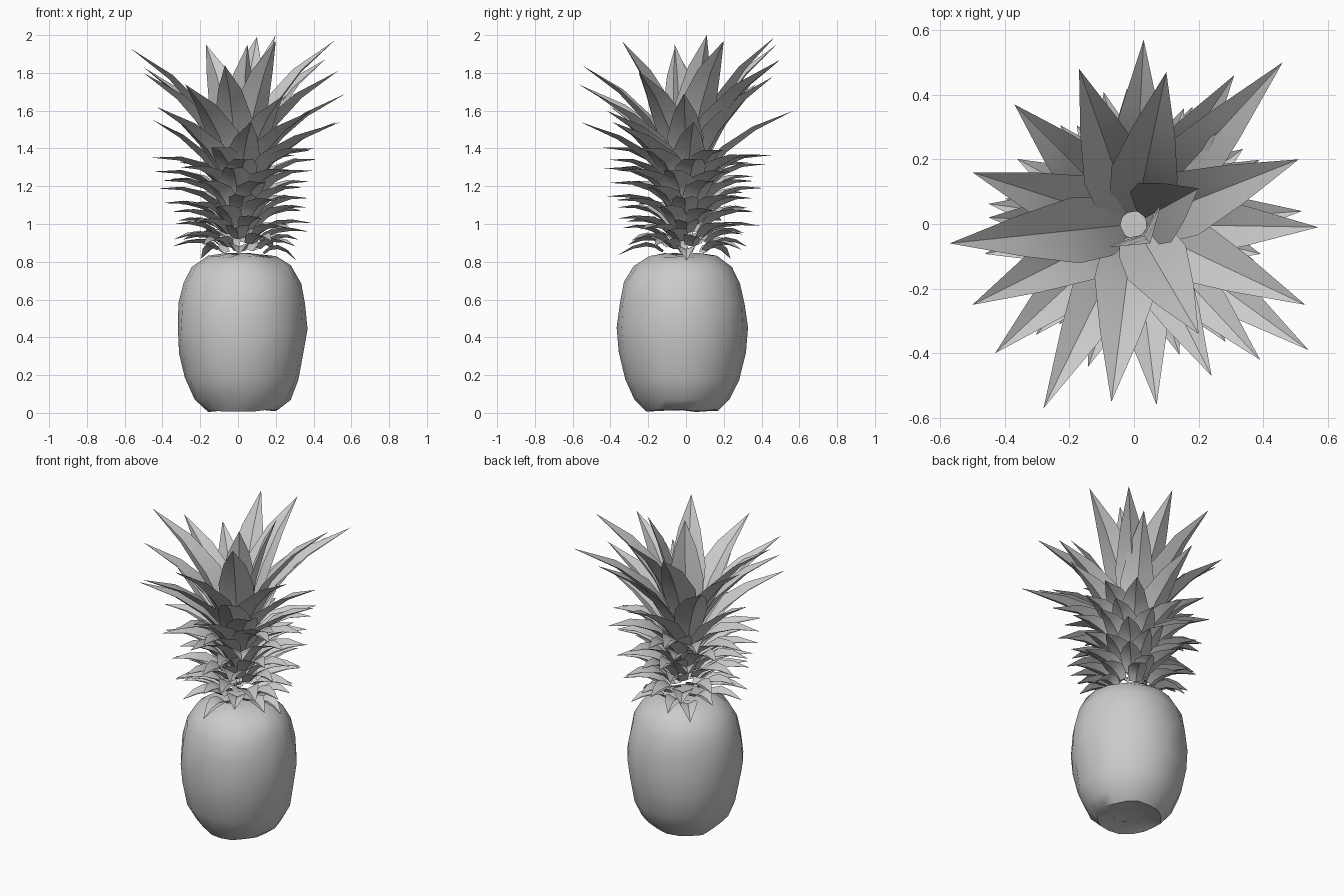
import bpy, bmesh, math, random
from mathutils import Vector

if "Cube" in bpy.data.objects:
    bpy.data.objects.remove(bpy.data.objects["Cube"])

random.seed(4)
CX, CY = 0.02, -0.02


def finish(bm, name, angle):
    bmesh.ops.recalc_face_normals(bm, faces=bm.faces)
    me = bpy.data.meshes.new(name)
    bm.to_mesh(me)
    bm.free()
    ob = bpy.data.objects.new(name, me)
    bpy.context.collection.objects.link(ob)
    bpy.ops.object.select_all(action='DESELECT')
    ob.select_set(True)
    bpy.context.view_layer.objects.active = ob
    bpy.ops.object.shade_smooth_by_angle(angle=math.radians(angle))
    return ob


# Fruit: slightly lumpy lathe with a dished underside
profile = [(0.10, 0.035), (0.19, 0.012), (0.255, 0.075), (0.305, 0.18), (0.332, 0.32),
           (0.342, 0.45), (0.335, 0.58), (0.31, 0.69), (0.26, 0.775), (0.18, 0.825), (0.09, 0.84)]
SIDES = 16
bm = bmesh.new()
rings = []
for r, z in profile:
    ring = []
    for i in range(SIDES):
        a = math.tau * i / SIDES
        rr = r * (1 + random.uniform(-0.02, 0.02))
        ring.append(bm.verts.new((CX + rr * math.cos(a), CY + rr * math.sin(a),
                                  max(0, z + random.uniform(-0.008, 0.008)))))
    rings.append(ring)
for lo, hi in zip(rings, rings[1:]):
    for i in range(SIDES):
        j = (i + 1) % SIDES
        bm.faces.new((lo[i], lo[j], hi[j], hi[i]))
bm.faces.new(rings[0][::-1])
bm.faces.new(rings[-1])
finish(bm, "fruit_body", 50)


def add_leaf(bm, base, ctrl, tip, width, cup):
    """Cupped pointed blade swept along a quadratic curve."""
    base, ctrl, tip = Vector(base), Vector(ctrl), Vector(tip)
    out = Vector((tip.x - base.x, tip.y - base.y, 0)).normalized()
    side = Vector((-out.y, out.x, 0))
    rows = []
    for t, w in ((0, 0.6), (0.22, 0.88), (0.45, 1.0), (0.72, 0.62)):
        p = base * (1 - t) ** 2 + ctrl * 2 * t * (1 - t) + tip * t * t
        tan = ((ctrl - base) * (1 - t) + (tip - ctrl) * t).normalized()
        inward = side.cross(tan)
        if inward.dot(Vector((0, 0, 1)) - out) < 0:
            inward.negate()
        h = width * w / 2
        rows.append([bm.verts.new(p + side * h * s + inward * h * cup * s * s)
                     for s in (-1, 0, 1)])
    for a, b in zip(rows, rows[1:]):
        for k in range(2):
            bm.faces.new((a[k], a[k + 1], b[k + 1], b[k]))
    end = bm.verts.new(tip)
    for k in range(2):
        bm.faces.new((rows[-1][k], rows[-1][k + 1], end))


# Lower crown: short arching leaves in a spiral
bm = bmesh.new()
COUNT = 64
for i in range(COUNT):
    f = i / (COUNT - 1)
    a = i * 2.39996 + random.uniform(-0.12, 0.12)
    ca, sa = math.cos(a), math.sin(a)
    rt = 0.32 + 0.13 * f + random.uniform(-0.03, 0.04)
    zt = 0.82 + 0.58 * f + random.uniform(-0.02, 0.03)
    zb = 0.84 + 0.33 * f
    rb = 0.13 - 0.06 * f
    rc = 0.20 - 0.02 * f
    zc = max(zt - 0.02 * f, zb + 0.05) + 0.02

    def at(r, z):
        return (0.01 + r * ca, r * sa, z)
    add_leaf(bm, at(rb, zb), at(rc, zc), at(rt, zt), 0.11 + 0.06 * f, 0.4)
finish(bm, "lower_crown_leaves", 40)

# Upper crown: long leaves given by their tips
tips = [(0.57, -0.01, 1.69), (0.51, 0.20, 1.97), (0.46, 0.50, 1.87), (0.31, 0.46, 1.78),
        (0.10, 0.47, 1.99), (0.03, 0.57, 1.60), (-0.17, 0.48, 1.95), (-0.37, 0.37, 1.74),
        (-0.50, 0.16, 1.83), (-0.57, -0.06, 1.93), (-0.50, -0.25, 1.80), (-0.43, -0.40, 1.62),
        (-0.28, -0.57, 1.74), (-0.07, -0.55, 1.84), (0.07, -0.56, 1.54), (0.24, -0.47, 1.68),
        (0.39, -0.42, 1.60), (0.54, -0.39, 1.54), (0.53, -0.25, 1.81), (0.52, 0.04, 1.54),
        (0.20, 0.11, 2.00), (0.05, -0.06, 1.95), (0.20, -0.34, 1.97), (-0.45, 0.02, 1.55)]
bm = bmesh.new()
for x, y, z in tips:
    r = math.hypot(x, y)
    ux, uy = x / r, y / r
    f = (z - 1.5) / 0.5
    zb = 1.13 + 0.12 * f
    rb = 0.06 - 0.02 * f
    rc = min(0.17, r * 0.5)
    add_leaf(bm, (rb * ux, rb * uy, zb), (rc * ux, rc * uy, zb + 0.62 * (z - zb)),
             (x, y, z), 0.18 + 0.03 * f, 0.4)
finish(bm, "upper_crown_leaves", 40)
